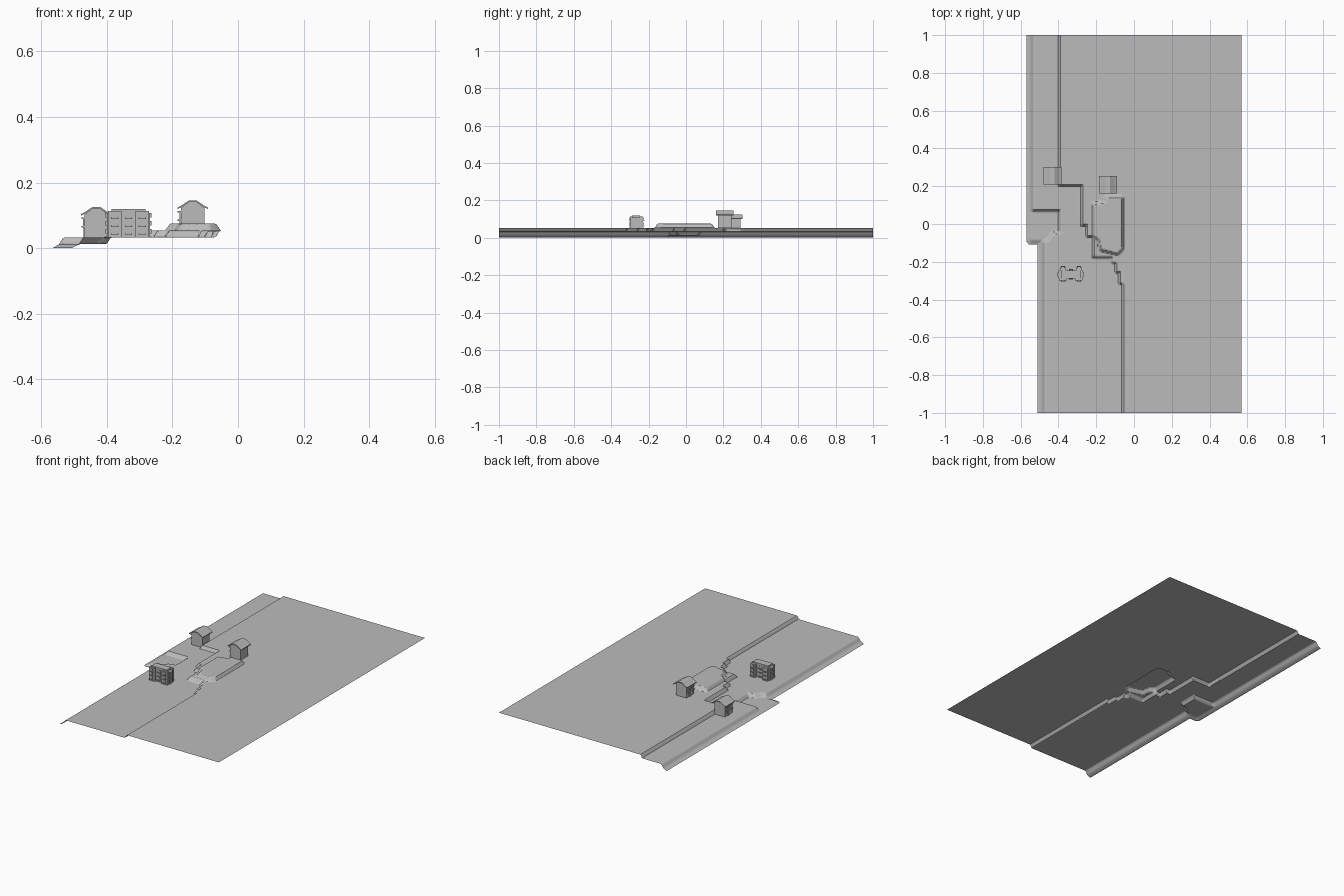
import bpy, bmesh
from mathutils import Vector

cube = bpy.data.objects.get("Cube")
if cube:
    bpy.data.objects.remove(cube, do_unlink=True)

grey = bpy.data.materials.new("plain_grey")
grey.use_nodes = True
colour = (0.5, 0.5, 0.5, 1)
grey.diffuse_color = colour
grey.node_tree.nodes["Principled BSDF"].inputs["Base Color"].default_value = colour


def finish(name, bm):
    mesh = bpy.data.meshes.new(name)
    bm.to_mesh(mesh)
    bm.free()
    mesh.materials.append(grey)
    obj = bpy.data.objects.new(name, mesh)
    bpy.context.collection.objects.link(obj)
    return obj


def add_box(bm, x0, x1, y0, y1, z0, z1):
    verts = bmesh.ops.create_cube(bm, size=1)["verts"]
    for v in verts:
        v.co = Vector((x1 if v.co.x > 0 else x0,
                       y1 if v.co.y > 0 else y0,
                       z1 if v.co.z > 0 else z0))


def add_prism(bm, profile, y0, y1):
    """Extrude an x-z profile along y."""
    face = bm.faces.new([bm.verts.new((x, y0, z)) for x, z in profile])
    ext = bmesh.ops.extrude_face_region(bm, geom=[face], use_keep_orig=True)
    moved = [g for g in ext["geom"] if isinstance(g, bmesh.types.BMVert)]
    bmesh.ops.translate(bm, verts=moved, vec=(0, y1 - y0, 0))
    bmesh.ops.recalc_face_normals(bm, faces=bm.faces[:])


def signed_distance(p, poly):
    """Distance from a point to a polygon's edge, positive inside."""
    best, inside = 9.0, False
    for a, b in zip(poly, poly[1:] + poly[:1]):
        a, b = Vector(a), Vector(b)
        e = b - a
        t = max(0, min(1, (p - a).dot(e) / e.length_squared))
        best = min(best, (p - a - e * t).length)
        if (a.y > p.y) != (b.y > p.y) and p.x < a.x + (p.y - a.y) / e.y * e.x:
            inside = not inside
    return best if inside else -best


# Terrace outlines, from the shore upward
far = [(2, -1.5), (2, 1.5)]
shore = [(-0.54, 1.5), (-0.54, -0.08), (-0.48, -0.08), (-0.48, -1.5)] + far
meadow = [(-0.53, 1.5), (-0.53, 0.08), (-0.385, 0.08), (-0.385, -0.05),
          (-0.43, -0.06), (-0.45, -0.09), (-0.47, -0.1), (-0.47, -1.5)] + far
plateau = [(-0.39, 1.5), (-0.39, 0.21), (-0.27, 0.21), (-0.27, 0), (-0.245, 0),
           (-0.245, -0.06), (-0.21, -0.06), (-0.21, -0.17), (-0.11, -0.17),
           (-0.11, -0.2), (-0.09, -0.2), (-0.09, -0.25), (-0.07, -0.25),
           (-0.07, -0.31), (-0.055, -0.31), (-0.055, -1.5)] + far
mound = [(-0.205, 0.1), (-0.205, -0.06), (-0.18, -0.08), (-0.17, -0.13),
         (-0.09, -0.15), (-0.07, -0.13), (-0.07, 0.135), (-0.14, 0.135),
         (-0.15, 0.11)]
# Each terrace: outline, rise, bank width
terraces = [(shore, 0.012, 0.03), (meadow, 0.021, 0.018),
            (plateau, 0.02, 0.014), (mound, 0.022, 0.02)]


def height(p):
    z = 0
    for poly, rise, width in terraces:
        t = max(0, min(1, 1 + signed_distance(p, poly) / width))
        z += rise * t * t * (3 - 2 * t)
    return z


# Ground: fine grid round the banks, long strips elsewhere
xs = [-0.57 + 0.006 * i for i in range(91)] + [0.57]
ys = [-1] + [-0.36 + 0.006 * i for i in range(111)] + [1]
bm = bmesh.new()
rows = [[bm.verts.new((x, y, height(Vector((x, y))))) for x in xs] for y in ys]
for lower, upper in zip(rows, rows[1:]):
    for i in range(len(xs) - 1):
        corners = (lower[i], lower[i + 1], upper[i + 1], upper[i])
        centre = sum((c.co.xy for c in corners), Vector((0, 0))) / 4
        if signed_distance(centre, shore) > -0.03:
            bm.faces.new(corners)
bmesh.ops.delete(bm, geom=[v for v in bm.verts if not v.link_faces], context="VERTS")
ground = finish("terraced_ground", bm)
for poly in ground.data.polygons:
    poly.use_smooth = True
bpy.context.view_layer.objects.active = ground
ground.select_set(True)
bpy.ops.object.shade_smooth_by_angle(angle=0.6)


def hut(name, x, y, z):
    # Walls with a gable end
    bm = bmesh.new()
    half = [(0.036, 0), (0.036, 0.07), (0.012, 0.087)]
    add_prism(bm, half + [(-a, b) for a, b in reversed(half)], -0.036, 0.036)
    finish(name + "_walls", bm).location = (x, y, z)
    # Gambrel roof with flared eaves
    bm = bmesh.new()
    top = [(0.047, 0.071), (0.036, 0.076), (0.012, 0.092)]
    arch = top + [(-a, b) for a, b in reversed(top)]
    add_prism(bm, arch + [(a, b - 0.005) for a, b in reversed(arch)], -0.047, 0.047)
    finish(name + "_roof", bm).location = (x, y, z)
    # Door, windows, sills and hoods on the right-hand side
    bm = bmesh.new()
    add_box(bm, -0.04, -0.035, -0.009, 0.009, 0, 0.042)
    for side in (-1, 1):
        c = side * 0.022
        add_box(bm, -0.041, -0.035, c - 0.008, c + 0.008, 0.034, 0.056)
        add_box(bm, -0.046, -0.035, c - 0.01, c + 0.01, 0.03, 0.034)
        add_box(bm, -0.046, -0.035, c - 0.01, c + 0.01, 0.056, 0.06)
    finish(name + "_openings", bm).location = (x, y, z)


hut("shore_hut", -0.432, 0.255, 0.033)
hut("plateau_hut", -0.138, 0.208, 0.053)

# Town house: main block, wings, parapet
bm = bmesh.new()
add_box(bm, -0.065, 0.065, -0.022, 0.018, 0, 0.074)
add_box(bm, -0.052, 0.052, -0.024, 0.02, 0.074, 0.087)
for side in (-1, 1):
    x = side * 0.042
    add_box(bm, x - 0.016, x + 0.016, 0.018, 0.036, 0, 0.08)
    add_box(bm, x - 0.02, x + 0.02, -0.034, -0.022, 0, 0.08)
finish("town_house_walls", bm).location = (-0.334, -0.265, 0.033)

# Rows of windows with ledges on the long sides and ends
bm = bmesh.new()
for z in (0.012, 0.036, 0.06):
    for x in (-0.042, 0, 0.042):
        for side in (-1, 1):
            face = (0.02 if x == 0 else 0.036) if side > 0 else (0.022 if x == 0 else 0.034)
            y0, y1 = sorted((side * face, side * (face + 0.003)))
            add_box(bm, x - 0.008, x + 0.008, y0, y1, z, z + 0.014)
            y0, y1 = sorted((side * face, side * (face + 0.007)))
            add_box(bm, x - 0.011, x + 0.011, y0, y1, z - 0.004, z)
    for side in (-1, 1):
        x0, x1 = sorted((side * 0.065, side * 0.07))
        add_box(bm, x0, x1, -0.012, 0.008, z, z + 0.014)
finish("town_house_windows", bm).location = (-0.334, -0.265, 0.033)
